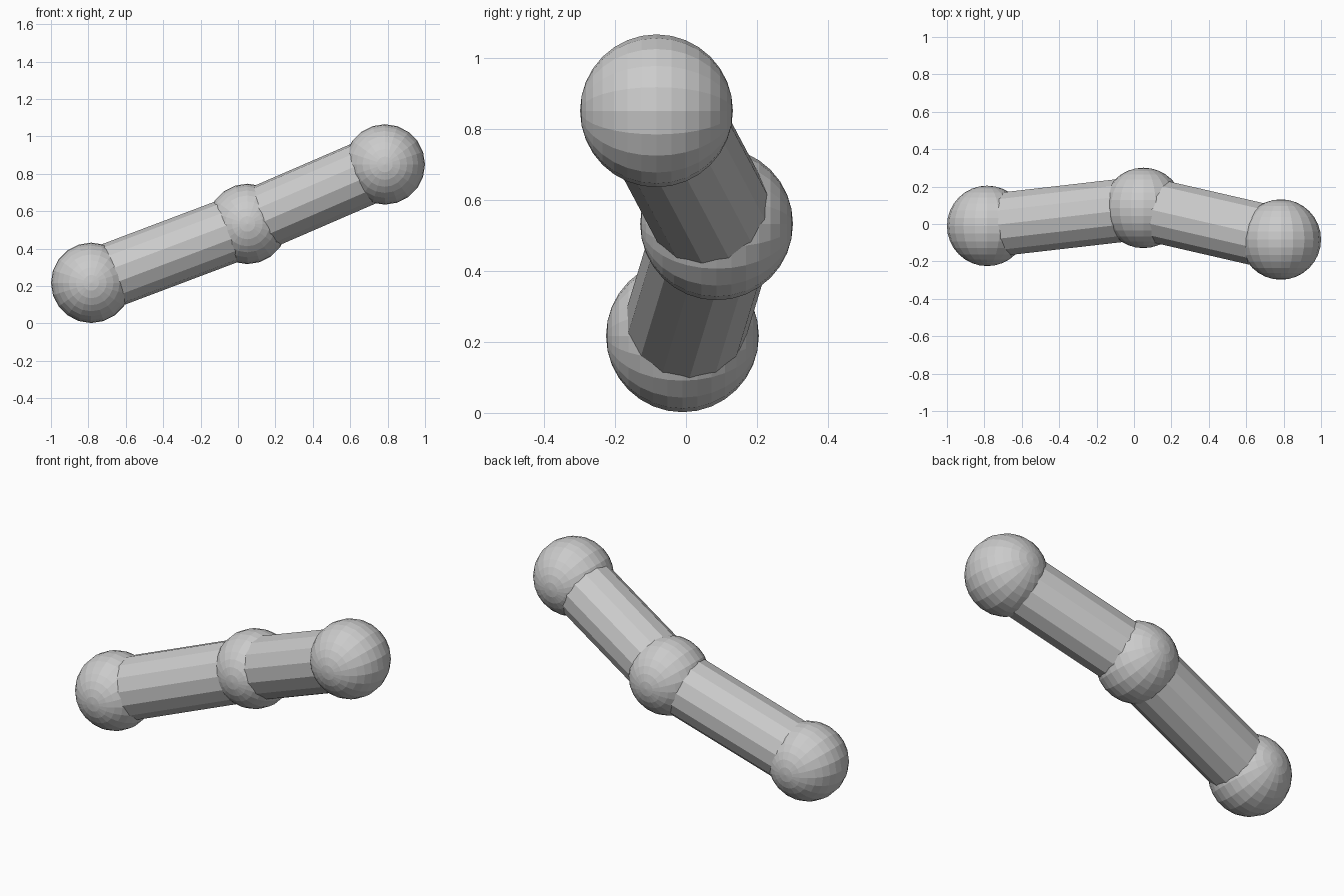
import bpy
from math import pi
from mathutils import Vector

if "Cube" in bpy.data.objects:
    bpy.data.objects.remove(bpy.data.objects["Cube"])

JOINT_R, ROD_R = 0.215, 0.173
points = {
    "lower": Vector((-0.785, -0.01, 0.217)),
    "middle": Vector((0.05, 0.086, 0.532)),
    "upper": Vector((0.785, -0.083, 0.85)),
}


def joint(name, centre):
    # faceted ball, poles facing front and back
    bpy.ops.mesh.primitive_uv_sphere_add(segments=20, ring_count=16, radius=JOINT_R,
                                         location=centre, rotation=(pi / 2, 0, 0))
    bpy.context.object.name = name


def rod(name, a, b):
    # faceted rod running between two ball centres
    d = b - a
    bpy.ops.mesh.primitive_cylinder_add(vertices=14, radius=ROD_R, depth=d.length,
                                        location=(a + b) / 2)
    ob = bpy.context.object
    ob.name = name
    ob.rotation_euler = d.to_track_quat('Z', 'Y').to_euler()


# three ball joints
for key, p in points.items():
    joint(key + "_joint", p)

# two connecting rods
rod("lower_rod", points["lower"], points["middle"])
rod("upper_rod", points["middle"], points["upper"])
